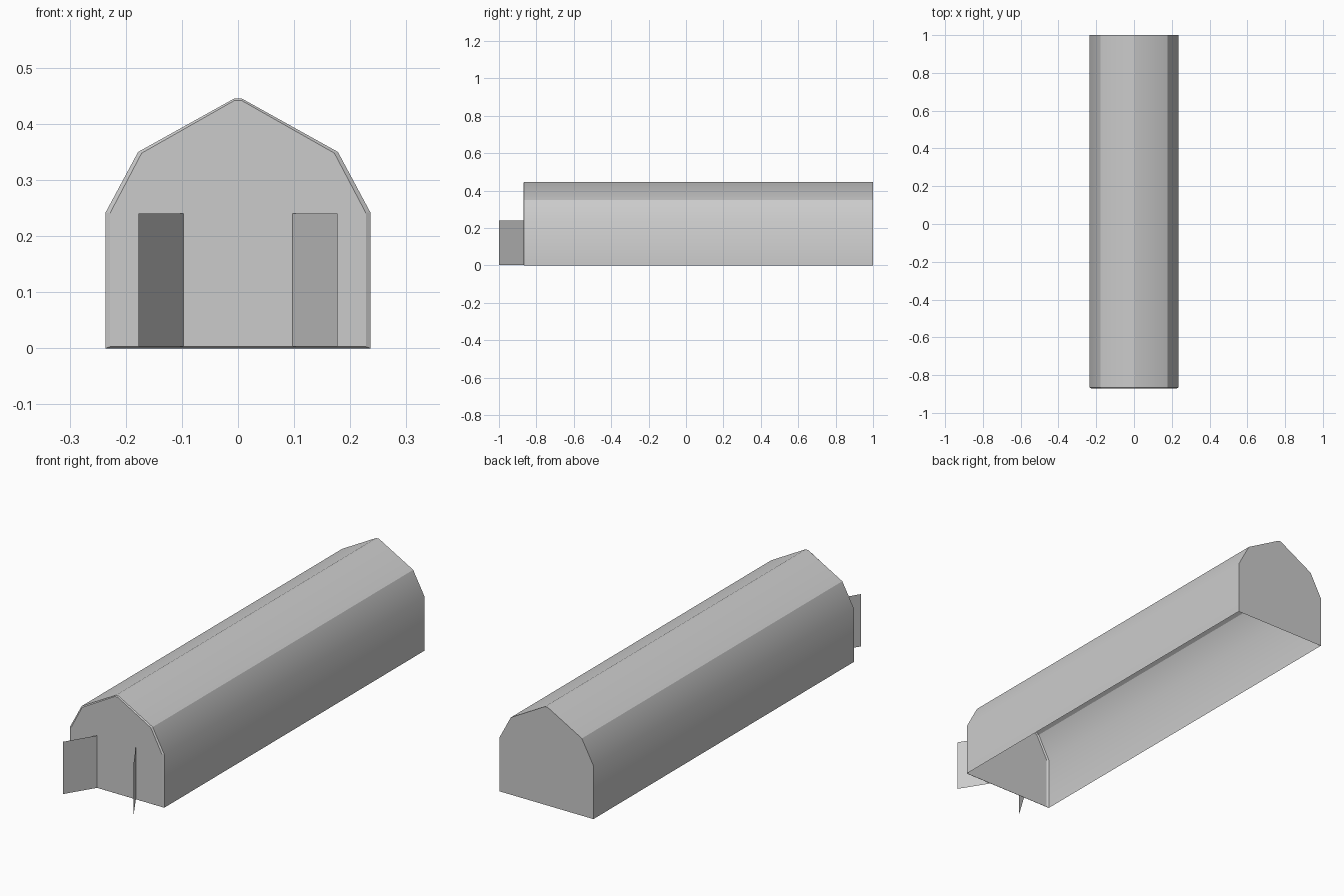
import bpy
import bmesh
from math import radians

cube = bpy.data.objects.get("Cube")
if cube:
    bpy.data.objects.remove(cube)

grey = bpy.data.materials.new("light grey")
grey.use_nodes = True
COLOUR = (0.6, 0.6, 0.6, 1)
grey.diffuse_color = COLOUR
grey.node_tree.nodes["Principled BSDF"].inputs["Base Color"].default_value = COLOUR

FRONT, BACK = -0.87, 1.0
BEVEL = 0.005

# Gambrel cross-section, from one foot over the ridge to the other
half = [(0.236, 0), (0.236, 0.242), (0.178, 0.35), (0.007, 0.445)]
section = half + [(-x, z) for x, z in reversed(half)]
# Slightly smaller outline of the front wall
inner = [(x * 0.965, 0.003 + z * 0.985) for x, z in section]


def build(name, make, smooth=False):
    bm = bmesh.new()
    make(bm)
    mesh = bpy.data.meshes.new(name)
    bm.to_mesh(mesh)
    bm.free()
    mesh.materials.append(grey)
    obj = bpy.data.objects.new(name, mesh)
    bpy.context.collection.objects.link(obj)
    if smooth:
        bpy.ops.object.select_all(action='DESELECT')
        obj.select_set(True)
        bpy.context.view_layer.objects.active = obj
        bpy.ops.object.shade_smooth_by_angle(angle=radians(30))
    return obj


def ring(bm, outline, y):
    return [bm.verts.new((x, y, z)) for x, z in outline]


def bridge(bm, a, b, closed=False):
    n = len(a)
    for i in range(n if closed else n - 1):
        j = (i + 1) % n
        bm.faces.new((a[i], a[j], b[j], b[i]))


# Walls and roof in one thin shell, open underneath
def shell(bm):
    bridge(bm, ring(bm, section, FRONT + BEVEL), ring(bm, section, BACK))
    bmesh.ops.reverse_faces(bm, faces=bm.faces[:])


# Front gable with its narrow chamfered rim
def front_gable(bm):
    rim = ring(bm, section, FRONT + BEVEL)
    wall = ring(bm, inner, FRONT)
    bridge(bm, rim, wall, closed=True)
    bm.faces.new(wall)
    bmesh.ops.recalc_face_normals(bm, faces=bm.faces[:])
    if max(bm.faces, key=lambda f: f.calc_area()).normal.y > 0:
        bmesh.ops.reverse_faces(bm, faces=bm.faces[:])


def back_gable(bm):
    face = bm.faces.new(ring(bm, section, BACK))
    face.normal_update()
    if face.normal.y < 0:
        face.normal_flip()


build("walls_and_roof", shell, smooth=True)
build("front_gable", front_gable)
build("back_gable", back_gable)


# Two open door leaves, hinged on the front wall and swung outwards
for side, label in ((1, "left"), (-1, "right")):
    def leaf(bm):
        hinge, tip = (0.097 * side, FRONT), (0.177 * side, -1.0)
        corners = [(*hinge, 0.003), (*tip, 0.003), (*tip, 0.24), (*hinge, 0.24)]
        face = bm.faces.new([bm.verts.new(c) for c in corners])
        face.normal_update()
        if face.normal.x * side > 0:
            face.normal_flip()
    build(label + "_door", leaf)
